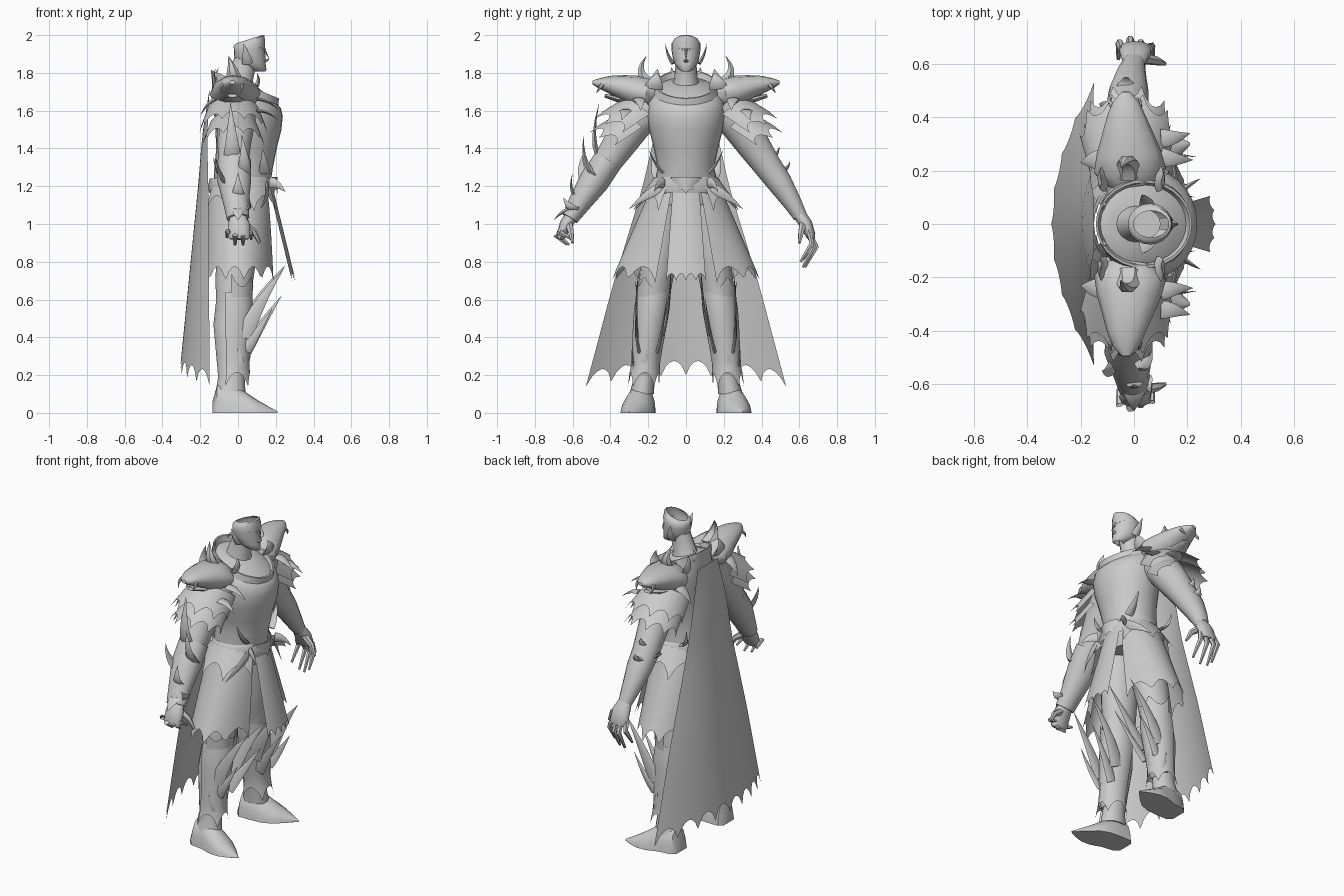
import bpy, bmesh, math
from mathutils import Vector as V

grey = bpy.data.materials.new("plain_grey")
grey.diffuse_color = (0.6, 0.6, 0.6, 1)
SIDES = ((1, "left"), (-1, "right"))


def finish(name, bm, angle=45):
    bmesh.ops.recalc_face_normals(bm, faces=bm.faces)
    me = bpy.data.meshes.new(name)
    bm.to_mesh(me)
    bm.free()
    ob = bpy.data.objects.new(name, me)
    bpy.context.collection.objects.link(ob)
    me.materials.append(grey)
    bpy.ops.object.select_all(action='DESELECT')
    ob.select_set(True)
    bpy.context.view_layer.objects.active = ob
    bpy.ops.object.shade_smooth_by_angle(angle=math.radians(angle))
    return ob


def skin(bm, rows, closed=True, caps=False):
    """Bridge rows of points with quads."""
    vs = [[bm.verts.new(p) for p in r] for r in rows]
    n = len(vs[0])
    for a, b in zip(vs, vs[1:]):
        for i in range(n if closed else n - 1):
            j = (i + 1) % n
            bm.faces.new((a[i], a[j], b[j], b[i]))
    if caps:
        bm.faces.new(vs[0])
        bm.faces.new(vs[-1])


def body(name, rings, n=20, caps=True, s=1):
    """Horizontal elliptical rings: z, cx, cy, rx, ry, tilt."""
    rows = []
    for z, cx, cy, rx, ry, t in rings:
        cs = [(math.cos(math.tau * i / n), math.sin(math.tau * i / n)) for i in range(n)]
        rows.append([(cx + rx * c, s * (cy + ry * d), z + t * rx * c) for c, d in cs])
    bm = bmesh.new()
    skin(bm, rows, True, caps)
    return finish(name, bm)


def tube(bm, path, n=10, wide=V((1, 0, 0))):
    """Loft along a path of (point, radius along wide, radius across)."""
    pts = [V(p[0]) for p in path]
    rows = []
    for k, (p, ra, rb) in enumerate(path):
        t = (pts[min(k + 1, len(pts) - 1)] - pts[max(k - 1, 0)]).normalized()
        a = (wide - t * wide.dot(t)).normalized()
        b = t.cross(a)
        rows.append([pts[k] + a * ra * math.cos(math.tau * i / n) + b * rb * math.sin(math.tau * i / n)
                     for i in range(n)])
    skin(bm, rows, True, True)


def blades(name, items, s=1):
    """Curved flat spikes: base, bend, tip, width, thickness, wide axis."""
    bm = bmesh.new()
    for p0, p1, p2, w, d, axis in items:
        p0, p1, p2 = (V((p[0], p[1] * s, p[2])) for p in (p0, p1, p2))
        path = []
        for k in range(6):
            t = k / 5
            p = p0 * (1 - t) ** 2 + p1 * 2 * t * (1 - t) + p2 * t * t
            f = max(1 - t ** 1.5, 0.02)
            path.append((p, w * f, d * f))
        tube(bm, path, 6, V((axis[0], axis[1] * s, axis[2])))
    return finish(name, bm)


def sheet(name, f, nu, nv, teeth=0, cut=0.0):
    """Open cloth or plate f(u, v) whose end is cut into pointed scallops."""
    rows = []
    for k in range(nv + 1):
        row = []
        for i in range(nu + 1):
            u = i / nu
            end = 1 - cut * abs(math.sin(math.pi * teeth * u)) ** 0.7
            row.append(f(u, k / nv * end))
        rows.append(row)
    bm = bmesh.new()
    skin(bm, rows, False)
    return finish(name, bm)


def lerp(table, v):
    """Piecewise linear lookup over evenly spaced values."""
    x = min(max(v, 0), 1) * (len(table) - 1)
    i = min(int(x), len(table) - 2)
    return table[i] + (table[i + 1] - table[i]) * (x - i)


# torso, collar, neck
body("torso", [(1.1, .01, 0, .14, .17, 0), (1.2, .02, 0, .15, .17, 0), (1.3, .03, 0, .155, .15, 0),
               (1.4, .045, 0, .16, .17, 0), (1.5, .055, 0, .175, .195, 0), (1.58, .055, 0, .182, .207, -.05),
               (1.65, .045, 0, .182, .2, -.2), (1.705, .035, 0, .172, .172, -.4), (1.725, .025, 0, .14, .13, -.38),
               (1.75, .01, 0, .09, .085, -.25)], 28)
body("collar_rim", [(1.70, .037, 0, .176, .176, -.4), (1.74, .037, 0, .18, .165, -.42), (1.74, .037, 0, .172, .155, -.42),
                    (1.71, .035, 0, .16, .145, -.4)], 28, False)
body("neck", [(1.70, -.01, 0, .095, .085, -.1), (1.77, .01, 0, .07, .062, -.1), (1.84, .03, 0, .065, .056, 0),
              (1.88, .04, 0, .06, .055, 0)], 16)
# head with open, sloping crown
body("head", [(1.808, .115, 0, .03, .022, 0), (1.822, .095, 0, .056, .042, -.1), (1.85, .07, 0, .076, .062, 0),
              (1.89, .062, 0, .083, .072, 0), (1.925, .06, 0, .082, .077, .05), (1.955, .06, 0, .083, .077, .15),
              (1.974, .062, 0, .078, .064, .3), (1.98, .064, 0, .066, .05, .32)], 20, False)
blades("nose", [((.138, 0, 1.93), (.15, 0, 1.9), (.166, 0, 1.875), .008, .008, (0, 1, 0)),
                ((.14, 0, 1.862), (.16, 0, 1.868), (.166, 0, 1.877), .014, .01, (0, 1, 0))])
blades("lips", [((.142, 0, 1.845), (.142, s * .01, 1.845), (.132, s * .024, 1.843), .006, .005, (0, 0, 1))
                for s in (1, -1)])
blades("brows", [((.138, s * .008, 1.922), (.138, s * .03, 1.926), (.112, s * .06, 1.935), .007, .005, (0, 0, 1))
                 for s in (1, -1)])
# cape
W, X = [.1, .17, .23, .31, .39, .46, .53], [-.15, -.19, -.21, -.235, -.26, -.285, -.31]


def cape(u, v):
    a = 2 * u - 1
    return (lerp(X, v) + .16 * v * a * a, a * lerp(W, v), 1.72 - v * (1.52 + .06 * a * a))


sheet("cape", cape, 48, 14, 8, .05)
# front tabard, belt, belly plate
sheet("front_tabard", lambda u, v: (.185 + .12 * v - .02 * (2 * u - 1) ** 2, (2 * u - 1) * (.07 + .035 * v),
                                    1.19 - .49 * v), 16, 6, 4, .08)
body("belt", [(1.165, .02, 0, .172, .185, 0), (1.2, .02, 0, .18, .195, 0), (1.24, .02, 0, .17, .175, 0)], 24, False)
sheet("belt_buckle", lambda u, v: (.208 - .03 * (2 * u - 1) ** 2, (2 * u - 1) * .08 * (1 - .4 * v), 1.25 - .09 * v),
      10, 3, 2, .25)

for s, side in SIDES:
    # ear
    blades(side + "_ear", [((.05, .068, 1.85), (.045, .1, 1.89), (.03, .11, 1.955), .03, .012, (1, 0, 0))], s)

    # side skirt
    def skirt(u, v, s=s):
        a = math.radians(24 + 143 * u)
        return (.01 - .02 * v + (.155 + .04 * v ** .6) * math.cos(a) + .02 * v * (1 - u),
                s * (.185 + .215 * v) * math.sin(a), 1.19 - v * .5)
    sheet(side + "_skirt", skirt, 32, 6, 5, .17)

    # hip guard plates
    def hip(u, v, s=s):
        a = math.radians(30 + 125 * u)
        return (.02 + (.16 + .05 * v) * math.cos(a), s * (.165 + .13 * v) * math.sin(a), 1.25 - .18 * v)
    sheet(side + "_hip_guard", hip, 24, 4, 3, .45)
    blades(side + "_hip_points", [
        ((.15, .1, 1.2), (.17, .2, 1.17), (.12, .3, 1.08), .035, .012, (0, 0, 1)),
        ((.17, .12, 1.22), (.21, .15, 1.22), (.25, .17, 1.17), .03, .012, (0, 0, 1)),
        ((.14, .12, 1.27), (.14, .17, 1.32), (.13, .2, 1.4), .03, .01, (1, 0, 0)),
        ((-.08, .14, 1.25), (-.12, .17, 1.26), (-.13, .18, 1.36), .03, .01, (0, 1, 0))], s)
    # leg
    body(side + "_leg", [(1.15, 0, .1, .12, .09, 0), (.9, 0, .13, .11, .1, 0), (.7, -.02, .16, .1, .09, 0),
                         (.6, -.025, .175, .09, .08, 0), (.47, -.045, .19, .085, .075, 0), (.3, -.04, .21, .075, .062, 0),
                         (.19, -.035, .22, .07, .055, 0), (.1, -.04, .235, .08, .065, 0)], 16, True, s)
    # pointed boot, flat under the sole
    bm = bmesh.new()
    rows = []
    for x, cy, w, h in ((-.135, .235, .05, .06), (-.11, .235, .075, .15), (-.03, .24, .08, .16), (.04, .255, .09, .11),
                        (.1, .268, .08, .07), (.16, .285, .045, .035), (.21, .3, .005, .008)):
        rows.append([(x, s * (cy + w * math.cos(math.tau * i / 16)), max(0, h * math.sin(math.tau * i / 16)))
                     for i in range(9)])
    skin(bm, rows, True, True)
    finish(side + "_boot", bm)

    # greave on the shin and flared knee guard
    def greave(u, v, s=s):
        a = math.radians(-115 + 230 * u)
        r = lerp([.1, .105, .098, .09, .084, .1], v)
        return (-.025 + r * math.cos(a), s * (lerp([.17, .19, .21, .225], v) + .9 * r * math.sin(a)), .64 - .5 * v)
    sheet(side + "_greave", greave, 24, 10, 3, .15)

    def knee(u, v, s=s):
        a = math.radians(-95 + 190 * u)
        r = .085 + .03 * v
        return (-.025 + r * math.cos(a), s * (.185 - .02 * v + .9 * r * math.sin(a)), .5 + .24 * v)
    sheet(side + "_knee_guard", knee, 20, 5, 3, .3)
    blades(side + "_knee_blades", [
        ((.03, .12, .42), (.1, .08, .6), (.25, .08, .78), .045, .01, (1, 0, 0)),
        ((.03, .26, .4), (.1, .27, .58), (.24, .25, .76), .045, .01, (1, 0, 0)),
        ((.04, .15, .33), (.11, .12, .45), (.23, .1, .62), .035, .01, (1, 0, 0)),
        ((.04, .25, .33), (.1, .27, .42), (.18, .26, .55), .03, .01, (1, 0, 0)),
        ((.0, .27, .22), (.02, .285, .27), (.0, .285, .36), .03, .01, (1, 0, 0)),
        ((.03, .22, .2), (.06, .22, .27), (.07, .21, .34), .035, .01, (0, 1, 0))], s)
    # beast-shaped shoulder guard with open jaw
    bm = bmesh.new()
    tube(bm, [((-.01, s * .15, 1.68), .09, .06), ((-.015, s * .2, 1.69), .135, .085), ((-.02, s * .27, 1.705), .12, .082),
              ((-.025, s * .34, 1.725), .095, .065), ((-.03, s * .41, 1.74), .07, .045),
              ((-.03, s * .46, 1.745), .048, .027), ((-.03, s * .495, 1.75), .015, .01)], 12)
    tube(bm, [((-.03, s * .28, 1.655), .08, .025), ((-.03, s * .36, 1.66), .055, .016), ((-.03, s * .43, 1.68), .025, .01)], 8)
    finish(side + "_shoulder_beast", bm)
    blades(side + "_shoulder_spikes", [
        ((-.02, .18, 1.74), (-.02, .28, 1.79), (-.05, .21, 1.89), .05, .035, (1, 0, 0)),
        ((.09, .17, 1.72), (.12, .16, 1.76), (.1, .15, 1.8), .05, .015, (0, 1, 0)),
        ((-.11, .17, 1.72), (-.14, .16, 1.76), (-.12, .15, 1.82), .05, .015, (0, 1, 0)),
        ((.1, .25, 1.66), (.16, .24, 1.66), (.22, .24, 1.6), .035, .01, (0, 1, 0)),
        ((.1, .32, 1.6), (.16, .32, 1.6), (.21, .34, 1.55), .035, .01, (0, 1, 0)),
        ((-.12, .24, 1.66), (-.17, .24, 1.64), (-.2, .23, 1.57), .04, .012, (0, 1, 0)),
        ((.02, .44, 1.74), (.03, .46, 1.72), (.01, .475, 1.69), .012, .01, (0, 1, 0)),
        ((-.08, .44, 1.74), (-.1, .46, 1.72), (-.08, .475, 1.69), .012, .01, (0, 1, 0))], s)
    # layered plates below the shoulder guard
    for k, (y0, z0, r0, r1) in enumerate(((.2, 1.59, .14, .18), (.24, 1.52, .125, .165))):
        def plate(u, v, s=s, y0=y0, z0=z0, r0=r0, r1=r1):
            a = math.radians(-95 + 190 * u)
            r = r0 + (r1 - r0) * v
            return (-.025 + r * math.sin(a), s * (y0 + .15 * v + .8 * r * math.cos(a)),
                    z0 - .1 * v + .6 * r * math.cos(a) * (1 - .35 * v))
        sheet(side + "_shoulder_plate_" + str(k + 1), plate, 30, 4, 5, .3)
    # arm, palm and fingers
    bm = bmesh.new()
    tube(bm, [((0, s * .18, 1.62), .1, .1), ((-.01, s * .27, 1.54), .1, .1), ((-.02, s * .355, 1.42), .088, .09),
              ((-.025, s * .43, 1.31), .08, .076), ((-.02, s * .495, 1.22), .075, .068),
              ((-.01, s * .565, 1.11), .055, .05), ((0, s * .605, 1.04), .042, .038)], 14)
    finish(side + "_arm", bm)
    bm = bmesh.new()
    tip = .77 if s > 0 else .89
    tube(bm, [((0, s * .6, 1.05), .04, .034), ((.005, s * .635, 1.0), .058, .034), ((.005, s * .66, .94), .06, .026),
              ((.005, s * .665, .92), .05, .018)], 12)
    for i in range(4):
        x = -.045 + .033 * i
        end = tip + (.04, .0, .0, .03)[i]
        y = .69 - .012 * abs(i - 1)
        tube(bm, [((x, s * .655, .95), .016, .016), ((x * 1.2, s * y, (.95 + end) / 2 + .02), .015, .015),
                  ((x * 1.3, s * (y - .06), end), .007, .007)], 6)
    tube(bm, [((.03, s * .62, 1.0), .022, .022), ((.085, s * .61, .96), .017, .017), ((.115, s * .6, .9), .008, .008)], 6)
    finish(side + "_hand", bm)

# spiked gauntlet on one arm, small elbow plates on the other
bm = bmesh.new()
tube(bm, [((-.02, -.41, 1.34), .088, .078), ((-.02, -.485, 1.23), .09, .08), ((-.01, -.565, 1.11), .068, .06),
          ((0, -.615, 1.03), .06, .045)], 12)
finish("gauntlet", bm)
blades("gauntlet_spikes", [
    ((-.03, .44, 1.33), (-.03, .52, 1.4), (-.04, .46, 1.64), .05, .02, (1, 0, 0)),
    ((.03, .48, 1.26), (.04, .56, 1.32), (.02, .54, 1.47), .04, .02, (1, 0, 0)),
    ((-.06, .5, 1.2), (-.1, .57, 1.26), (-.12, .55, 1.36), .04, .015, (0, 1, 0)),
    ((0, .56, 1.14), (0, .63, 1.16), (0, .6, 1.27), .04, .015, (1, 0, 0)),
    ((0, .61, 1.08), (0, .66, 1.07), (0, .7, 1.02), .045, .015, (1, 0, 0)),
    ((.04, .58, 1.08), (.07, .62, 1.08), (.06, .65, 1.14), .03, .012, (0, 1, 0))], -1)
blades("elbow_plates", [
    ((-.03, .42, 1.36), (-.03, .48, 1.34), (-.03, .495, 1.41), .05, .025, (1, 0, 0)),
    ((-.03, .46, 1.29), (-.03, .54, 1.27), (-.03, .55, 1.33), .05, .025, (1, 0, 0)),
    ((-.08, .42, 1.3), (-.11, .44, 1.28), (-.13, .45, 1.34), .04, .015, (0, 1, 0))])
# spikes at the back of the collar
blades("collar_spikes", [((-.11, y, 1.76), (-.13, y, 1.78), (-.1, y * 1.1, 1.83), .025, .01, (0, 1, 0))
                         for y in (-.07, .07)])
